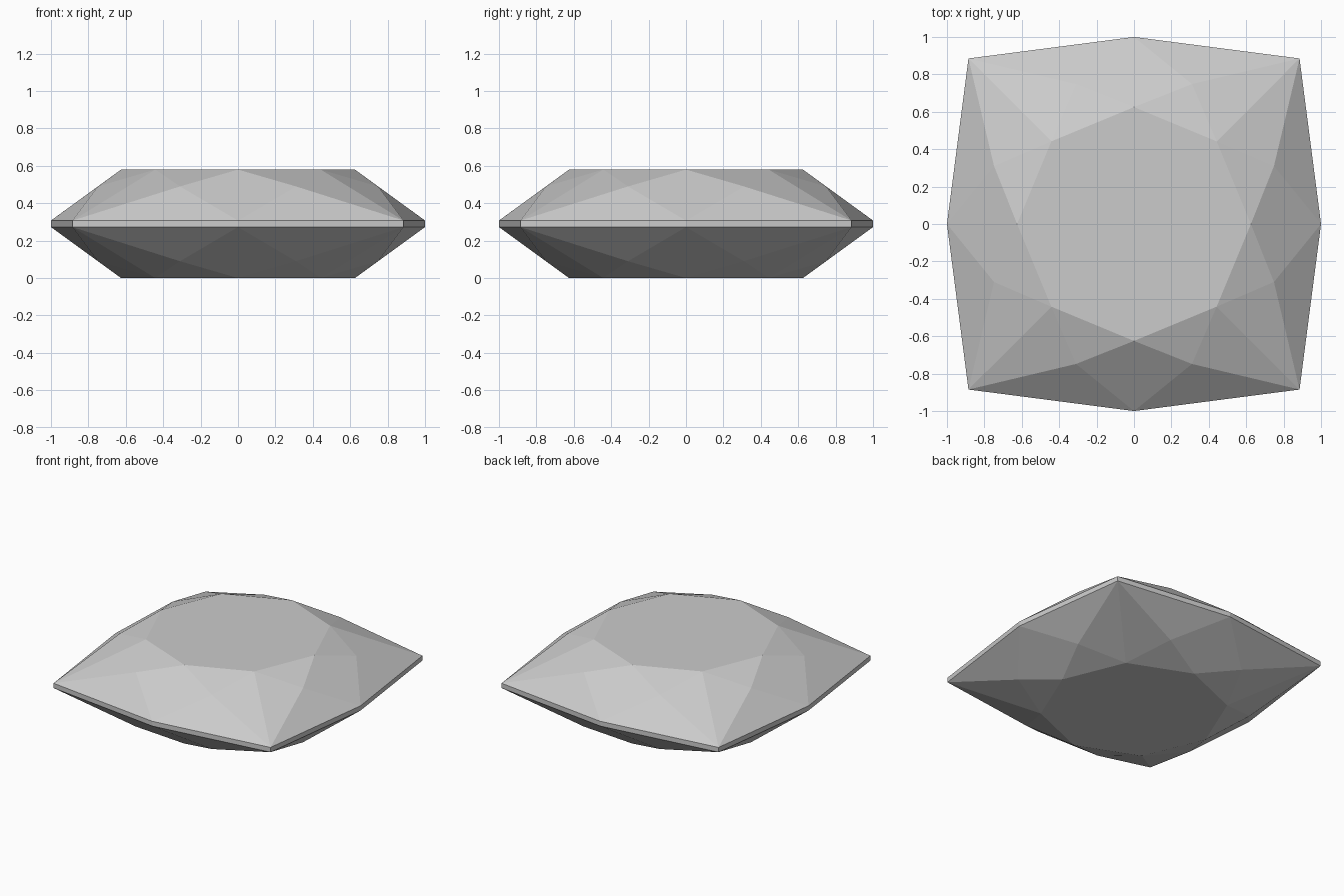
import bpy, bmesh
from math import sin, cos, pi, hypot

cube = bpy.data.objects.get("Cube")
if cube:
    bpy.data.objects.remove(cube)

MID, HALF, GIRDLE, FACET = 0.29, 0.29, 0.0175, 0.2

stone = bpy.data.materials.new("grey_stone")
stone.use_nodes = True
colour = (0.6, 0.6, 0.6, 1)
stone.diffuse_color = colour
stone.node_tree.nodes["Principled BSDF"].inputs["Base Color"].default_value = colour

bm = bmesh.new()


def ring(radii, z, turn=0.0):
    """Eight points around the axis, alternating between two radii."""
    return [bm.verts.new((radii[k % 2] * cos((k + turn) * pi / 4),
                          radii[k % 2] * sin((k + turn) * pi / 4), z))
            for k in range(8)]


def half_stone(side):
    """Flat table, star facets, kites and girdle facets of one half."""
    table = ring((0.625, 0.625), MID + side * HALF)
    middle = ring((0.81, 0.81), MID + side * FACET, 0.5)
    rim = ring((1.0, 0.885 * hypot(1, 1)), MID + side * GIRDLE)
    bm.faces.new(table)
    for k in range(8):
        n = (k + 1) % 8
        bm.faces.new((table[k], middle[k], table[n]))
        bm.faces.new((middle[k], rim[k], rim[n]))
        # each kite is split along its ridge
        bm.faces.new((table[k], rim[k], middle[k]))
        bm.faces.new((table[k], middle[k - 1], rim[k]))
    return rim


upper, lower = half_stone(1), half_stone(-1)

# thin girdle band joining both halves
for k in range(8):
    n = (k + 1) % 8
    bm.faces.new((lower[k], lower[n], upper[n], upper[k]))

bmesh.ops.recalc_face_normals(bm, faces=bm.faces)
mesh = bpy.data.meshes.new("cut_gem")
bm.to_mesh(mesh)
bm.free()
mesh.materials.append(stone)
gem = bpy.data.objects.new("cut_gem", mesh)
bpy.context.collection.objects.link(gem)
